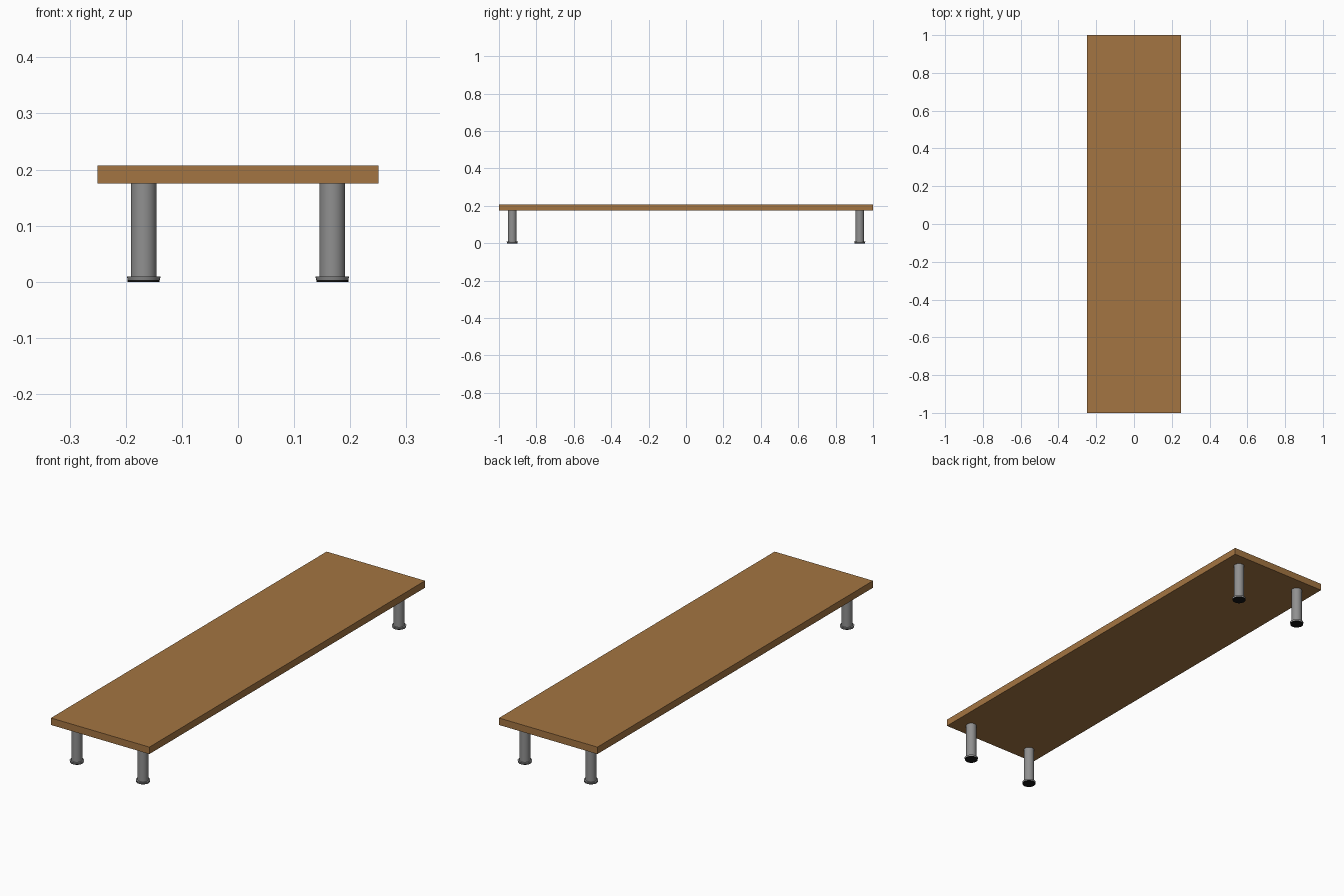
import bpy, bmesh, math

if "Cube" in bpy.data.objects:
    bpy.data.objects.remove(bpy.data.objects["Cube"])

def material(name, rgb):
    m = bpy.data.materials.new(name)
    m.diffuse_color = (*rgb, 1)
    m.use_nodes = True
    m.node_tree.nodes["Principled BSDF"].inputs["Base Color"].default_value = m.diffuse_color
    return m

wood = material("wood", (0.37, 0.178, 0.054))
metal = material("grey metal", (0.28, 0.28, 0.28))
rubber = material("black rubber", (0.008, 0.008, 0.008))

BOTTOM, TOP = 0.175, 0.207
LEG_X, LEG_Y = 0.168, 0.929

# Wooden board
bpy.ops.mesh.primitive_cube_add(size=1, location=(0, 0, (BOTTOM + TOP) / 2))
board = bpy.context.object
board.name = "board"
board.scale = (0.5, 2.0, TOP - BOTTOM)
bpy.ops.object.transform_apply(location=False, rotation=False, scale=True)
board.data.materials.append(wood)

def turned(name, x, y, z0, z1, r0, r1, mat):
    """Upright round part, radius r0 at z0 and r1 at z1."""
    bpy.ops.mesh.primitive_cone_add(vertices=32, radius1=r0, radius2=r1,
                                    depth=z1 - z0, location=(x, y, (z0 + z1) / 2))
    ob = bpy.context.object
    ob.name = name
    ob.data.materials.append(mat)
    bpy.ops.object.shade_smooth_by_angle(angle=math.radians(30))
    return ob

# Four legs, each with a metal foot ring and a rubber pad
for ys, end in ((-1, "front"), (1, "back")):
    for xs, side in ((-1, "left"), (1, "right")):
        x, y = xs * LEG_X, ys * LEG_Y
        tag = f"{end}_{side}"
        turned(tag + "_leg", x, y, 0.008, BOTTOM, 0.023, 0.023, metal)
        turned(tag + "_foot", x, y, 0.003, 0.009, 0.0285, 0.030, metal)
        turned(tag + "_pad", x, y, 0.0, 0.003, 0.0285, 0.0285, rubber)
